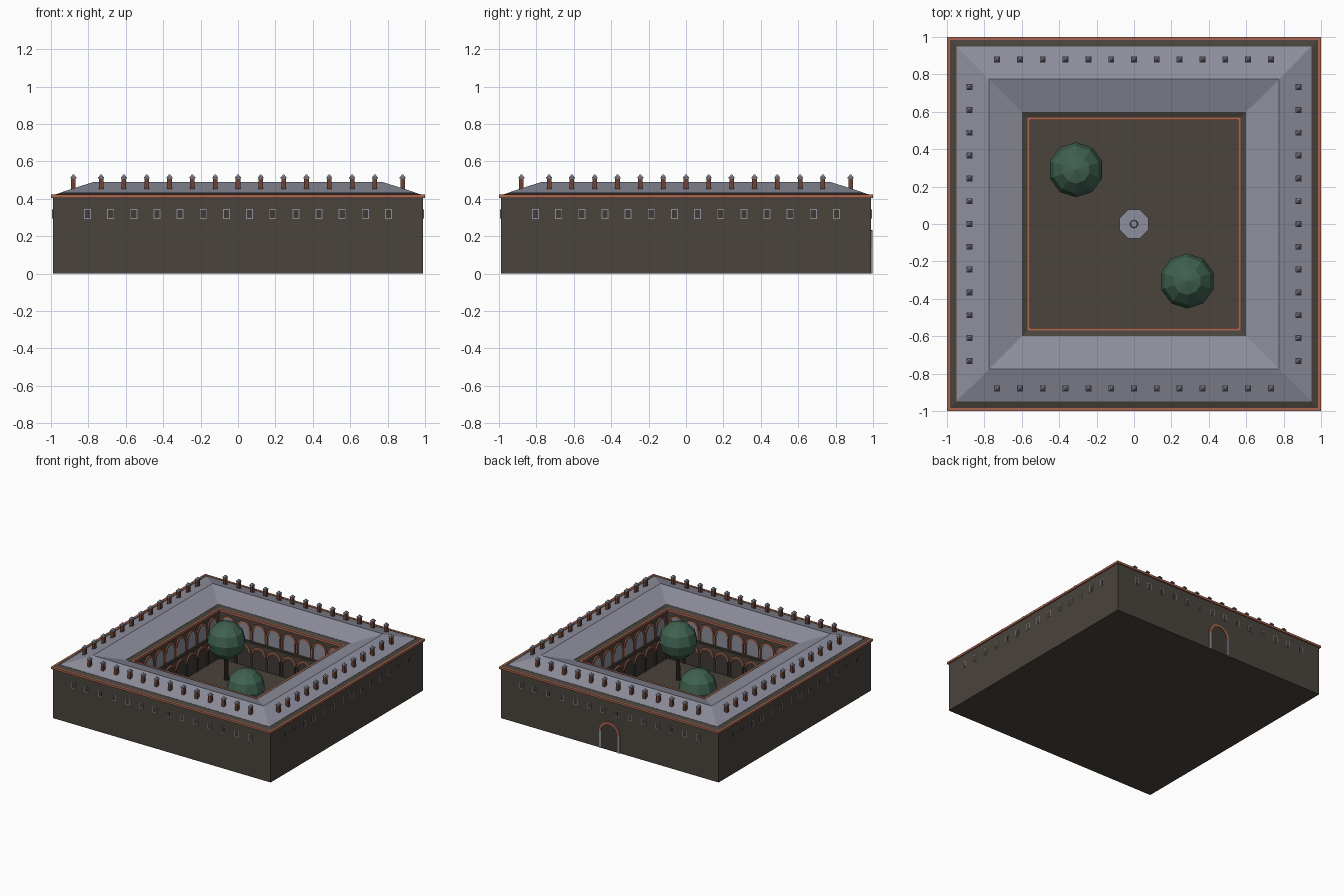
import bpy, bmesh, math
from mathutils import Matrix, Vector

if "Cube" in bpy.data.objects:
    bpy.data.objects.remove(bpy.data.objects["Cube"])


def mat(name, r, g, b):
    m = bpy.data.materials.new(name)
    m.diffuse_color = (r, g, b, 1)
    m.use_nodes = True
    m.node_tree.nodes["Principled BSDF"].inputs["Base Color"].default_value = m.diffuse_color
    return m


STONE = mat("dark stone", 0.068, 0.056, 0.045)
SLATE = mat("grey slate", 0.27, 0.275, 0.335)
TERRA = mat("terracotta", 0.40, 0.13, 0.08)
BRICK = mat("brown brick", 0.15, 0.055, 0.035)
LEAF = mat("tree green", 0.05, 0.12, 0.08)
BARK = mat("dark bark", 0.04, 0.025, 0.018)
GLASS = mat("dark glass", 0.05, 0.043, 0.036)


def finish(name, bm, material):
    bmesh.ops.recalc_face_normals(bm, faces=bm.faces)
    me = bpy.data.meshes.new(name)
    bm.to_mesh(me)
    bm.free()
    me.materials.append(material)
    ob = bpy.data.objects.new(name, me)
    bpy.context.collection.objects.link(ob)
    return ob


def square_ring(name, profile, material, closed=True):
    """Sweep an (offset, height) profile around a square plan."""
    bm = bmesh.new()
    loops = [[bm.verts.new((sx * r, sy * r, z)) for sx, sy in ((-1, -1), (1, -1), (1, 1), (-1, 1))]
             for r, z in profile]
    n = len(loops)
    for i in range(n if closed else n - 1):
        a, b = loops[i], loops[(i + 1) % n]
        for j in range(4):
            k = (j + 1) % 4
            bm.faces.new((a[j], a[k], b[k], b[j]))
    if not closed:
        bm.faces.new(loops[0])
        bm.faces.new(loops[-1])
    return finish(name, bm, material)


def turn(k):
    return Matrix.Rotation(k * math.pi / 2, 4, 'Z')


def box(bm, m, x, y, z, sx, sy, sz):
    bmesh.ops.create_cube(bm, size=1, matrix=m @ Matrix.Translation((x, y, z)) @ Matrix.Diagonal((sx, sy, sz, 1)))


def prism(bm, m, pts, y0, y1):
    """Extrude an (x, z) outline from y0 to y1."""
    a = [bm.verts.new(m @ Vector((x, y0, z))) for x, z in pts]
    b = [bm.verts.new(m @ Vector((x, y1, z))) for x, z in pts]
    bm.faces.new(a)
    bm.faces.new(b)
    n = len(a)
    for i in range(n):
        j = (i + 1) % n
        bm.faces.new((a[i], a[j], b[j], b[i]))


def arc(x, z, r, n=10):
    return [(x + r * math.cos(math.pi * i / n), z + r * math.sin(math.pi * i / n)) for i in range(n + 1)]


def arch_band(bm, m, x, z, r, t, y0, y1):
    prism(bm, m, arc(x, z, r) + arc(x, z, r - t)[::-1], y0, y1)


def cone(bm, m, n, r1, r2, h):
    bmesh.ops.create_cone(bm, cap_ends=True, segments=n, radius1=r1, radius2=r2, depth=h, matrix=m)


# building body with courtyard walls and floor
square_ring("building_body", [(.99, 0), (.99, .42), (.95, .431), (.775, .431), (.6, .431),
                              (.57, .42), (.57, .01)], STONE, closed=False)
# pitched slate roof
square_ring("roof", [(.95, .428), (.95, .433), (.775, .489), (.6, .433), (.6, .428)], SLATE)
# terracotta cornices
square_ring("outer_cornice", [(.985, .405), (1, .405), (1, .422), (.985, .422)], TERRA)
square_ring("inner_cornice", [(.575, .40), (.557, .40), (.557, .42), (.575, .42)], TERRA)

# chimneys with pyramid caps
stacks, caps = bmesh.new(), bmesh.new()
for k in range(4):
    for i in range(13):
        x = (i - 6) * .122
        box(stacks, turn(k), x, -.88, .475, .025, .025, .07)
        box(caps, turn(k), x, -.88, .5125, .031, .031, .007)
        cone(caps, turn(k) @ Matrix.Translation((x, -.88, .5225)) @ Matrix.Rotation(math.pi / 4, 4, 'Z'),
             4, .019, .006, .013)
finish("chimney_stacks", stacks, BRICK)
finish("chimney_caps", caps, SLATE)

# outer windows: thin grey frame with dark pane
frames, panes = bmesh.new(), bmesh.new()
for k in range(4):
    for i in range(14):
        x = (i - 6.5) * .1238
        box(frames, turn(k), x, -.99, .319, .037, .006, .052)
        box(panes, turn(k), x, -.99, .319, .028, .009, .043)
finish("window_frames", frames, SLATE)
finish("window_panes", panes, GLASS)

# back gate: grey jambs, terracotta arch
jambs, gate, leaf = bmesh.new(), bmesh.new(), bmesh.new()
for s in (-1, 1):
    box(jambs, turn(2), s * .085, -.99, .07, .018, .014, .14)
arch_band(gate, turn(2), 0, .14, .094, .018, -.997, -.985)
prism(leaf, turn(2), [(.076, 0)] + arc(0, .14, .076) + [(-.076, 0)], -.992, -.985)
finish("gate_jambs", jambs, SLATE)
finish("gate_arch", gate, TERRA)
finish("gate_door", leaf, GLASS)

# courtyard arcades: two storeys of arches on each wall
arches, columns, panels, voids, strings = (bmesh.new() for _ in range(5))
PITCH = .1375
for k in range(4):
    m = turn(k)
    for i in range(8):
        x = (i - 3.5) * PITCH
        arch_band(arches, m, x, .13, .064, .014, .560, .572)
        prism(voids, m, [(x + .05, .01)] + arc(x, .13, .05) + [(x - .05, .01)], .567, .572)
        arch_band(arches, m, x, .315, .064, .014, .560, .572)
        prism(panels, m, [(x + .05, .235)] + arc(x, .315, .05) + [(x - .05, .235)], .566, .572)
    for i in range(9):
        x = (i - 4) * PITCH
        w = .016 if 0 < i < 8 else .01
        box(columns, m, x, .566, .07, w, .01, .12)
        box(arches, m, x, .566, .275, w, .01, .08)
    box(strings, m, 0, .565, .217, 1.12, .012, .012)
finish("arcade_arches", arches, TERRA)
finish("arcade_columns", columns, STONE)
finish("gallery_panels", panels, SLATE)
finish("arcade_openings", voids, GLASS)
finish("gallery_ledge", strings, STONE)

# courtyard trees
for n, (x, y) in enumerate(((-.31, .29), (.285, -.305))):
    bm = bmesh.new()
    bmesh.ops.create_uvsphere(bm, u_segments=10, v_segments=6, radius=.147,
                              matrix=Matrix.Translation((x, y, .335)))
    finish("tree_crown_%d" % n, bm, LEAF)
    bm = bmesh.new()
    cone(bm, Matrix.Translation((x, y, .12)), 8, .018, .014, .23)
    finish("tree_trunk_%d" % n, bm, BARK)

# central octagonal well with small post
bm = bmesh.new()
cone(bm, Matrix.Translation((0, 0, .03)) @ Matrix.Rotation(math.pi / 8, 4, 'Z'), 8, .083, .083, .05)
cone(bm, Matrix.Translation((0, 0, .08)), 10, .022, .018, .06)
finish("courtyard_well", bm, SLATE)
